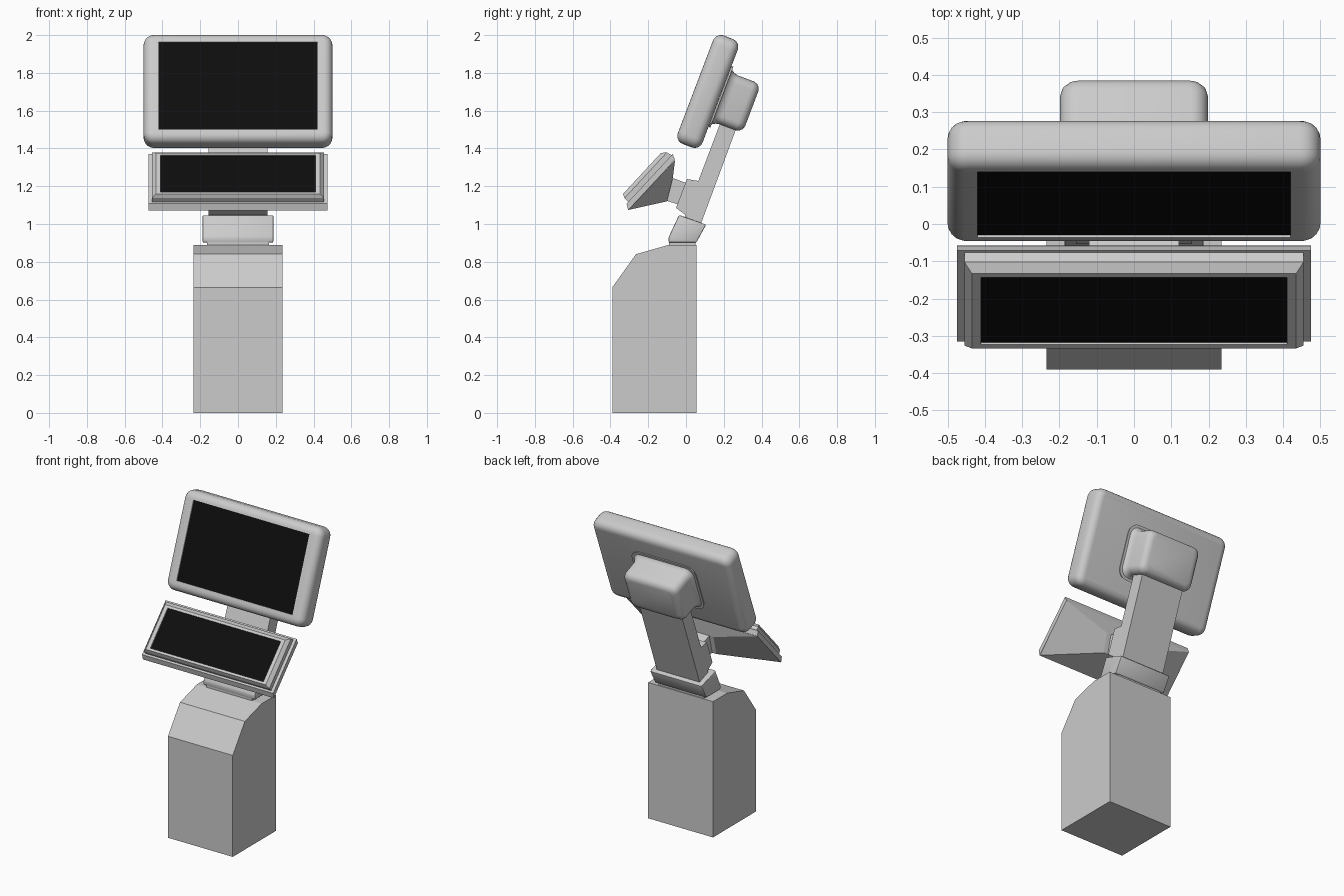
import bpy, bmesh
from math import sin, cos, pi, radians

if "Cube" in bpy.data.objects:
    bpy.data.objects.remove(bpy.data.objects["Cube"])


def finish(name, bm, smooth=False, mat=None):
    bmesh.ops.remove_doubles(bm, verts=bm.verts, dist=1e-5)
    bmesh.ops.recalc_face_normals(bm, faces=bm.faces)
    me = bpy.data.meshes.new(name)
    bm.to_mesh(me)
    bm.free()
    ob = bpy.data.objects.new(name, me)
    bpy.context.collection.objects.link(ob)
    if mat:
        me.materials.append(mat)
    if smooth:
        bpy.ops.object.select_all(action='DESELECT')
        ob.select_set(True)
        bpy.context.view_layer.objects.active = ob
        bpy.ops.object.shade_smooth_by_angle(angle=radians(35))
    return ob


def skin(bm, loops):
    """Close a stack of equal-length vertex loops into a solid."""
    for a, b in zip(loops, loops[1:]):
        for i in range(len(a)):
            j = (i + 1) % len(a)
            bm.faces.new((a[i], a[j], b[j], b[i]))
    bm.faces.new(loops[0])
    bm.faces.new(loops[-1])


def prism(name, pts, hx=None, bevel=0):
    """Side profile of (y, z) or (y, z, half width) points, mirrored in x."""
    bm = bmesh.new()
    skin(bm, [[bm.verts.new((s * (p[2] if len(p) > 2 else hx), p[0], p[1]))
               for p in pts] for s in (-1, 1)])
    if bevel:
        bmesh.ops.bevel(bm, geom=bm.edges[:], offset=bevel, segments=2,
                        profile=0.5, affect='EDGES')
    return finish(name, bm, smooth=bool(bevel))


def loft(name, tilt, rings, segs=0, smooth=False, mat=None):
    """Rounded rectangles (n, half width, low, high, radius) on a tilted panel."""
    a = radians(tilt)
    bm = bmesh.new()
    loops = []
    for n, hx, lo, hi, r in rings:
        loop = []
        corners = ((hx - r, hi - r), (r - hx, hi - r), (r - hx, lo + r), (hx - r, lo + r))
        for q, (cx, cu) in enumerate(corners):
            for k in range(segs + 1):
                t = pi / 2 * (q + (k / segs if segs else 0.5))
                x, u = cx + r * cos(t), cu + r * sin(t)
                loop.append(bm.verts.new((x, u * sin(a) - n * cos(a),
                                          u * cos(a) + n * sin(a))))
        loops.append(loop)
    skin(bm, loops)
    return finish(name, bm, smooth, mat)


black = bpy.data.materials.new("screen_black")
black.diffuse_color = (0.004, 0.004, 0.004, 1)
black.use_nodes = True
black.node_tree.nodes["Principled BSDF"].inputs["Base Color"].default_value = black.diffuse_color

# Pedestal and swivel neck
prism("pedestal", [(-.39, 0), (.056, 0), (.056, .89), (-.09, .89), (-.265, .84), (-.39, .665)], .235)
prism("swivel_plate", [(-.09, .885), (.05, .885), (.05, .91), (-.09, .91)], .165)
prism("neck_block", [(-.092, .902), (.055, .902), (.106, .995), (.096, 1.0), (-.037, 1.048), (-.092, .93)],
      .187, bevel=.006)

# Tilted arm with the bracket for the lower display
prism("arm", [(-.01, 1.03), (.075, .99), (.29, 1.57), (.195, 1.57)], .155)
prism("arm_bracket", [(-.053, 1.085), (.0, 1.046), (.065, 1.228), (.005, 1.238)], .155)
prism("display_link", [(-.11, 1.125), (-.03, 1.10), (.006, 1.215), (-.075, 1.245)], .12)

# Lower display: funnel back, stepped bezel with recess, screen
prism("lower_display_back", [(-.307, 1.074, .475), (-.100, 1.12, .15), (-.070, 1.243, .15), (-.058, 1.339, .475)])
loft("lower_display_bezel", 42.85, [
    (.954, .475, .578, .942, 0), (.984, .475, .598, .957, 0),
    (.984, .455, .610, .948, 0), (1.012, .455, .612, .942, 0),
    (1.033, .435, .623, .919, 0), (1.033, .41, .638, .903, 0),
    (1.022, .41, .638, .903, 0)])
loft("lower_screen", 42.85, [(n, .41, .638, .903, 0) for n in (1.018, 1.025)], mat=black)

# Main display: rounded casing with recessed screen
R, BACK, FRONT, LO, HI = .045, .425, .565, 1.325, 1.939
steps = [pi / 2 * k / 5 for k in range(6)]


def casing_ring(n, inset):
    return (n, .5 - inset, LO + inset, HI - inset, .055 - inset)


casing = [casing_ring(BACK + R * (1 - sin(t)), R * (1 - cos(t))) for t in reversed(steps)]
casing += [casing_ring(FRONT - R * (1 - sin(t)), R * (1 - cos(t))) for t in steps]
casing += [(n, .42, 1.39, 1.885, 0) for n in (FRONT, FRONT - .01)]
loft("main_display_casing", 20.75, casing, segs=5, smooth=True)
loft("main_screen", 20.75, [(n, .42, 1.39, 1.885, 0) for n in (.552, .558)], mat=black)

# Rear housing flaring into the casing
flare = [(.415, .035), (.424, .032), (.412, .014), (.395, .004), (.375, 0),
         (.285, 0), (.265, -.006), (.251, -.020), (.245, -.038)]
loft("rear_housing", 20.75, [(n, .198 + g, 1.492 - g, 1.768 + g, .045 + g * .5) for n, g in flare],
     segs=5, smooth=True)
